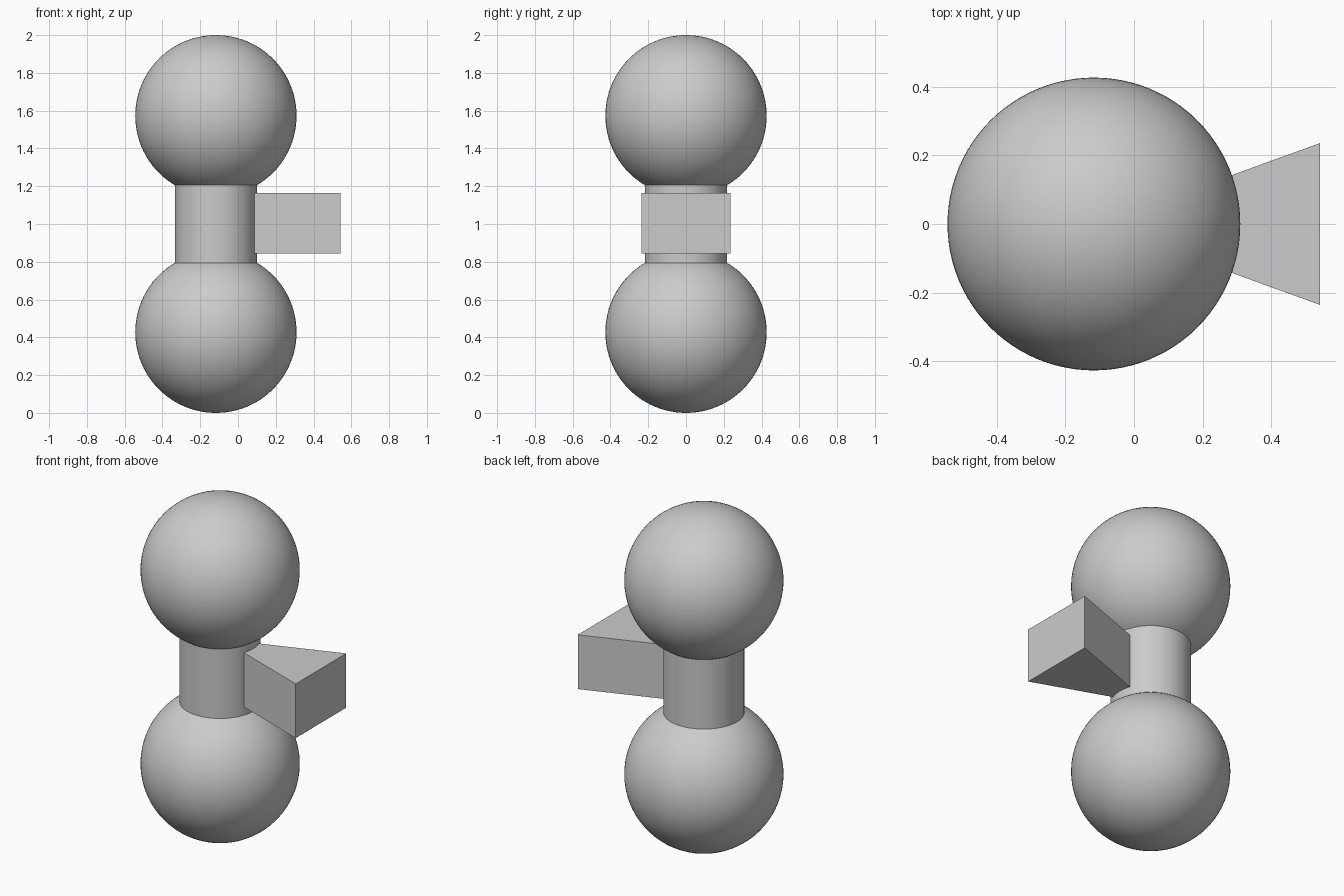
import bpy
import bmesh
import math
from mathutils import Matrix

cube = bpy.data.objects.get("Cube")
if cube:
    bpy.data.objects.remove(cube, do_unlink=True)

AXIS_X = -0.117
BALL_R = 0.427
POST_R = 0.217

grey = bpy.data.materials.new("light_grey")
grey.use_nodes = True
grey.diffuse_color = (0.6, 0.6, 0.6, 1)
grey.node_tree.nodes["Principled BSDF"].inputs["Base Color"].default_value = (0.6, 0.6, 0.6, 1)


def add_part(name, bm, smooth=False):
    """Turn a bmesh into a named grey object."""
    bmesh.ops.recalc_face_normals(bm, faces=bm.faces)
    for face in bm.faces:
        face.smooth = smooth and len(face.verts) <= 4
    mesh = bpy.data.meshes.new(name)
    bm.to_mesh(mesh)
    bm.free()
    mesh.materials.append(grey)
    obj = bpy.data.objects.new(name, mesh)
    bpy.context.collection.objects.link(obj)
    return obj


# Two equal balls, one at each end
for name, z in (("lower_ball", BALL_R), ("upper_ball", 2 - BALL_R)):
    bm = bmesh.new()
    bmesh.ops.create_uvsphere(bm, u_segments=96, v_segments=48, radius=BALL_R,
                              matrix=Matrix.Translation((AXIS_X, 0, z)))
    add_part(name, bm, smooth=True)

# Round post joining the balls, its ends buried inside them
bm = bmesh.new()
bmesh.ops.create_cone(bm, cap_ends=True, segments=96, radius1=POST_R, radius2=POST_R,
                      depth=0.7, matrix=Matrix.Translation((AXIS_X, 0, 1)))
add_part("post", bm, smooth=True)

# Wedge flaring outwards from the post axis
bm = bmesh.new()
outline = ((-0.108, 0), (0.543, -0.236), (0.543, 0.236))
base = bm.faces.new([bm.verts.new((x, y, 0.844)) for x, y in outline])
top = bmesh.ops.extrude_face_region(bm, geom=[base])["geom"]
bmesh.ops.translate(bm, vec=(0, 0, 0.321),
                    verts=[v for v in top if isinstance(v, bmesh.types.BMVert)])
add_part("side_wedge", bm)
